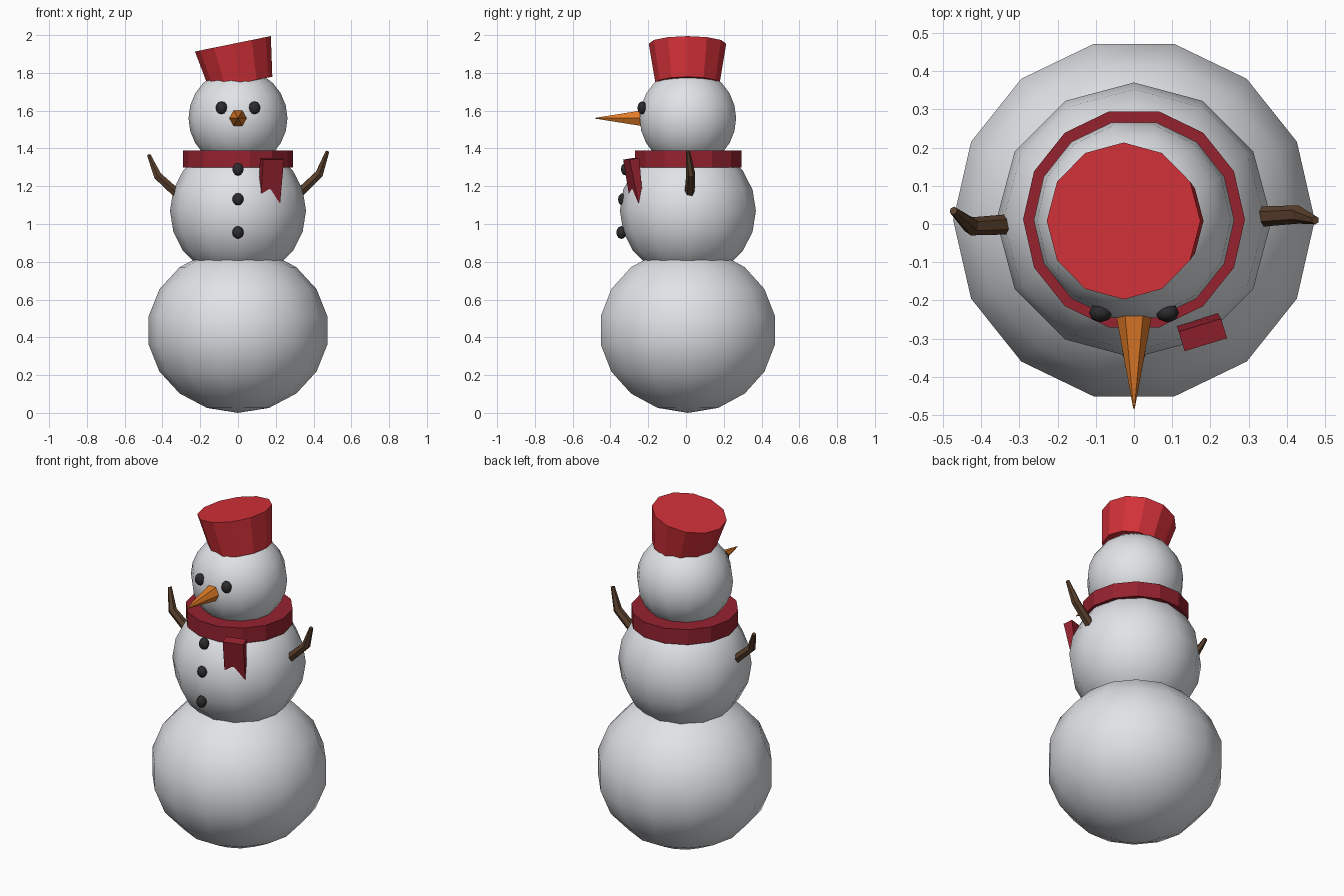
import bpy, bmesh, math
from mathutils import Matrix

cube = bpy.data.objects.get("Cube")
if cube:
    bpy.data.objects.remove(cube, do_unlink=True)


def material(name, color):
    m = bpy.data.materials.new(name)
    m.use_nodes = True
    m.diffuse_color = (*color, 1)
    m.node_tree.nodes["Principled BSDF"].inputs["Base Color"].default_value = (*color, 1)
    return m


SNOW = material("snow white", (0.75, 0.77, 0.80))
HAT = material("hat red", (0.64, 0.03, 0.04))
SCARF = material("scarf dark red", (0.30, 0.016, 0.028))
COAL = material("coal black", (0.025, 0.025, 0.027))
CARROT = material("carrot orange", (0.75, 0.20, 0.02))
WOOD = material("wood brown", (0.10, 0.05, 0.025))


def add_object(name, bm, mat, smooth=False):
    bmesh.ops.recalc_face_normals(bm, faces=bm.faces)
    mesh = bpy.data.meshes.new(name)
    bm.to_mesh(mesh)
    bm.free()
    obj = bpy.data.objects.new(name, mesh)
    bpy.context.collection.objects.link(obj)
    mesh.materials.append(mat)
    mesh.polygons.foreach_set("use_smooth", [smooth] * len(mesh.polygons))
    return obj


def ball(name, center, size, segments, rings, mat, smooth=True):
    bm = bmesh.new()
    # quarter turn puts a vertex column on the y axis
    xform = (Matrix.Translation(center) @ Matrix.Diagonal((*size, 1))
             @ Matrix.Rotation(math.pi / 2, 4, 'Z'))
    bmesh.ops.create_uvsphere(bm, u_segments=segments, v_segments=rings, radius=1, matrix=xform)
    return add_object(name, bm, mat, smooth)


def cone(name, center, sides, r1, r2, depth, mat, rotation=Matrix.Identity(4)):
    bm = bmesh.new()
    bmesh.ops.create_cone(bm, cap_ends=True, segments=sides, radius1=r1, radius2=r2,
                          depth=depth, matrix=Matrix.Translation(center) @ rotation)
    return add_object(name, bm, mat)


def branch(name, points):
    curve = bpy.data.curves.new(name, 'CURVE')
    curve.dimensions = '3D'
    curve.bevel_depth = 1
    curve.bevel_resolution = 1
    curve.use_fill_caps = True
    line = curve.splines.new('POLY')
    line.points.add(len(points) - 1)
    for p, (x, y, z, r) in zip(line.points, points):
        p.co = (x, y, z, 1)
        p.radius = r
    obj = bpy.data.objects.new(name, curve)
    bpy.context.collection.objects.link(obj)
    curve.materials.append(WOOD)
    bpy.ops.object.select_all(action='DESELECT')
    obj.select_set(True)
    bpy.context.view_layer.objects.active = obj
    bpy.ops.object.convert(target='MESH')
    for f in bpy.context.object.data.polygons:
        f.use_smooth = False


# Snowballs
ball("lower_body", (0, 0.01, 0.437), (0.48, 0.48, 0.437), 14, 9, SNOW)
ball("upper_body", (0, 0.01, 1.07), (0.36, 0.36, 0.36), 12, 10, SNOW)
ball("head", (0, 0.01, 1.56), (0.262, 0.262, 0.262), 14, 12, SNOW)

# Tilted hat
cone("hat", (-0.006, 0.008, 1.85), 12, 0.17, 0.205, 0.212, HAT,
     Matrix.Rotation(math.radians(-11.5), 4, 'Y'))

# Scarf collar and hanging end
cone("scarf_collar", (0, 0.012, 1.345), 14, 0.29, 0.29, 0.09, SCARF,
     Matrix.Rotation(math.pi / 2, 4, 'Z'))
bm = bmesh.new()
outline = [(-0.058, 0, 0.027), (0.058, 0, 0.027), (0.05, -0.35, 0.006), (-0.058, -0.18, 0.025)]
front = [bm.verts.new((u, -t, w)) for u, w, t in outline]
back = [bm.verts.new((u, t, w)) for u, w, t in outline]
bm.faces.new(front)
bm.faces.new(back[::-1])
for i in range(4):
    j = (i + 1) % 4
    bm.faces.new((front[i], back[i], back[j], front[j]))
bm.transform(Matrix.Translation((0.18, -0.29, 1.345))
             @ Matrix.Rotation(math.radians(17), 4, 'Z')
             @ Matrix.Rotation(math.radians(9), 4, 'X'))
add_object("scarf_end", bm, SCARF)

# Face
for side, x in (("left", 0.087), ("right", -0.087)):
    ball(side + "_eye", (x, -0.232, 1.615), (0.031, 0.025, 0.034), 8, 6, COAL)
cone("carrot_nose", (0, -0.36, 1.56), 6, 0.047, 0.002, 0.245, CARROT,
     Matrix.Rotation(math.pi / 2, 4, 'X') @ Matrix.Rotation(math.pi / 6, 4, 'Z'))

# Buttons
for name, y, z in (("top", -0.318, 1.29), ("middle", -0.333, 1.13), ("bottom", -0.342, 0.955)):
    ball(name + "_button", (0, y, z), (0.03, 0.027, 0.034), 8, 6, COAL)

# Bent stick arms
branch("left_arm", [(0.31, 0.018, 1.15, 0.027), (0.43, 0.025, 1.265, 0.024),
                    (0.474, 0.01, 1.385, 0.011)])
branch("right_arm", [(-0.31, 0.0, 1.15, 0.027), (-0.425, -0.006, 1.255, 0.024),
                     (-0.472, 0.035, 1.365, 0.011)])
